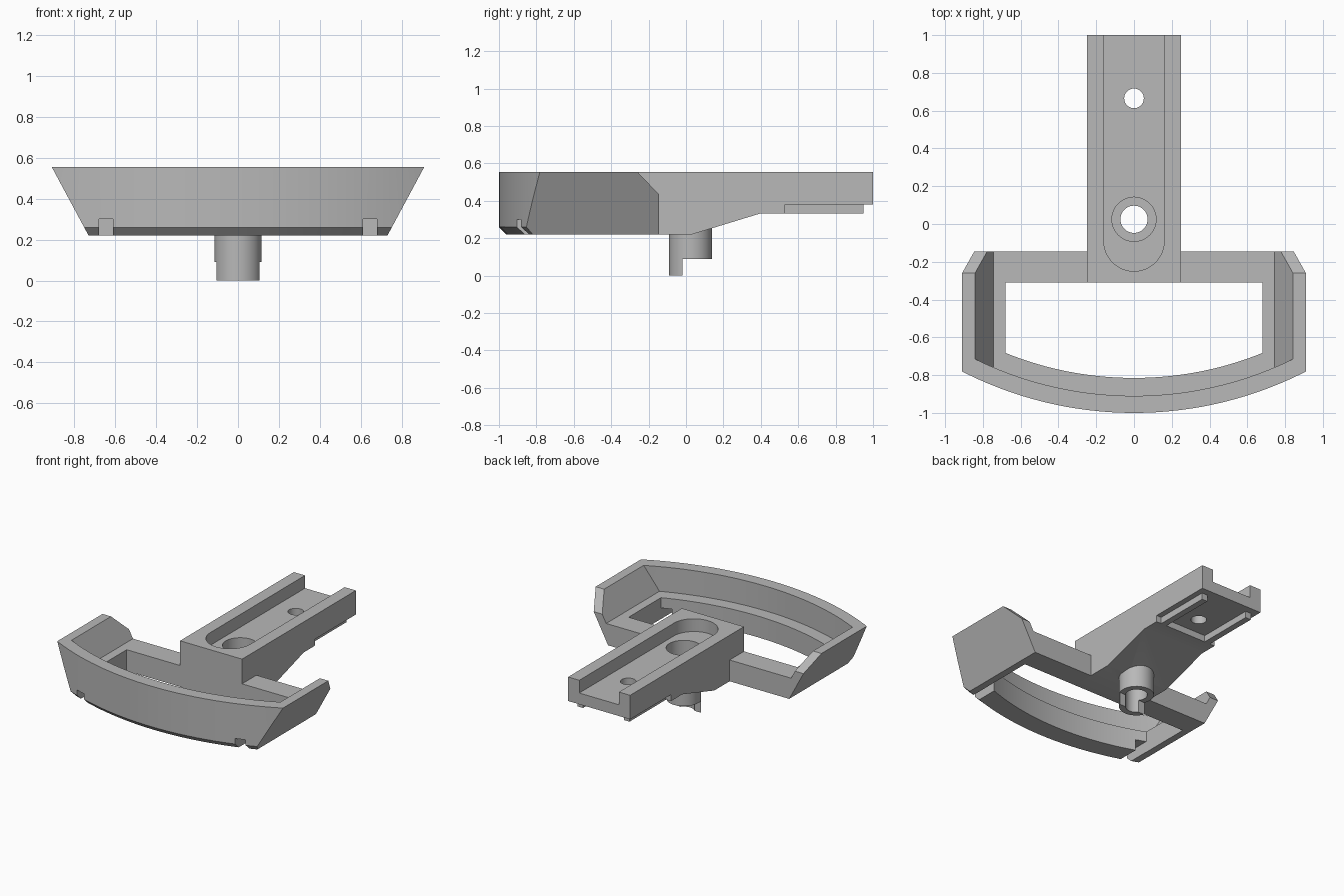
import bpy, bmesh, math
from mathutils import Vector

cube = bpy.data.objects.get("Cube")
if cube:
    bpy.data.objects.remove(cube, do_unlink=True)

grey = bpy.data.materials.new("plain grey")
grey.use_nodes = True
grey.diffuse_color = (0.48, 0.48, 0.48, 1)
grey.node_tree.nodes["Principled BSDF"].inputs["Base Color"].default_value = grey.diffuse_color

TOP, BASE, FLOOR = 0.555, 0.22, 0.375   # rim, underside, ledge height
SLOPE = 0.18 / (TOP - BASE)             # outward lean of the side walls
PIVOT = 0.025                           # y of the pivot boss


def loft(name, rings, planes=()):
    """Solid through matching rings, then trimmed by planes (point, normal)."""
    bm = bmesh.new()
    loops = [[bm.verts.new(p) for p in ring] for ring in rings]
    bm.faces.new(loops[0])
    bm.faces.new(loops[-1])
    for a, b in zip(loops, loops[1:]):
        for i in range(len(a)):
            j = (i + 1) % len(a)
            bm.faces.new((a[i], a[j], b[j], b[i]))
    for point, normal in planes:
        geom = bm.verts[:] + bm.edges[:] + bm.faces[:]
        cut = bmesh.ops.bisect_plane(bm, geom=geom, plane_co=point,
                                     plane_no=normal, clear_outer=True)
        edges = [e for e in cut["geom_cut"] if isinstance(e, bmesh.types.BMEdge)]
        bmesh.ops.contextual_create(bm, geom=edges)
    bmesh.ops.recalc_face_normals(bm, faces=bm.faces[:])
    mesh = bpy.data.meshes.new(name)
    bm.to_mesh(mesh)
    bm.free()
    mesh.materials.append(grey)
    ob = bpy.data.objects.new(name, mesh)
    bpy.context.collection.objects.link(ob)
    return ob


def prism(name, outline, z0, z1):
    return loft(name, [[(x, y, z) for x, y in outline] for z in (z0, z1)])


def box(name, x0, x1, y0, y1, z0, z1):
    return prism(name, [(x0, y0), (x1, y0), (x1, y1), (x0, y1)], z0, z1)


def cylinder(name, r, y, z0, z1, n=48):
    ring = [(r * math.cos(math.tau * i / n), y + r * math.sin(math.tau * i / n))
            for i in range(n)]
    return prism(name, ring, z0, z1)


def bowed(radius, half, back, n=32):
    """Outline with a straight back and a front arc centred on y = 1."""
    xs = [half * (2 * i / n - 1) for i in range(n + 1)]
    return [(x, 1 - math.sqrt(radius ** 2 - x * x)) for x in xs] + [(half, back), (-half, back)]


def carve(ob, cutters):
    for c in cutters:
        c.hide_render = True
        mod = ob.modifiers.new("cut", 'BOOLEAN')
        mod.operation, mod.solver, mod.object = 'DIFFERENCE', 'EXACT', c
    bpy.context.view_layer.update()
    result = ob.evaluated_get(bpy.context.evaluated_depsgraph_get())
    mesh = bpy.data.meshes.new_from_object(result)
    ob.modifiers.clear()
    ob.data = mesh
    for c in cutters:
        bpy.data.objects.remove(c, do_unlink=True)


# Frame: bowed block with chamfered lower front edge, leaning sides, clipped ears
trims = [(Vector((0, -0.26, TOP)), Vector((0, 0.115, 0.11)))]
for s in (-1, 1):
    trims.append((Vector((s * 0.73, 0, BASE)), Vector((s, 0, -SLOPE))))
levels = [(1.96, BASE), (2.0, 0.26), (2.0, TOP)]
frame = loft("frame", [[(x, y, z) for x, y in bowed(r, 0.95, -0.145)]
                       for r, z in levels], trims)

# Tray hollow, window, arm joint and the two front notches
leans = [(Vector((s * 0.745, 0, FLOOR)), Vector((s, 0, -SLOPE))) for s in (-1, 1)]
hollow = loft("hollow_cutter", [[(x, y, z) for x, y in bowed(1.91, 0.95, 0.2)]
                                for z in (FLOOR, 0.7)], leans)
window = prism("window_cutter", bowed(1.815, 0.68, -0.31), 0.1, 0.5)
joint = box("joint_cutter", -0.25, 0.25, -0.31, 0.1, 0.1, 0.7)
notches = [box("notch_cutter", min(s * 0.61, s * 0.679), max(s * 0.61, s * 0.679),
               -1.1, -0.6, 0.1, 0.30) for s in (-1, 1)]
carve(frame, [hollow, window, joint] + notches)

# Arm: side profile drawn across the width
profile = [(-0.31, BASE), (0.03, BASE), (0.4, 0.333), (0.53, 0.333),
           (0.53, 0.38), (1, 0.38), (1, TOP), (-0.31, TOP)]
arm = loft("arm", [[(x, y, z) for y, z in profile] for x in (-0.25, 0.25)])

# Round-ended channel, counterbore, pivot bore and screw hole
end = [(0.16 * math.cos(a), -0.09 + 0.16 * math.sin(a))
       for a in (math.pi + math.pi * i / 24 for i in range(25))]
channel = prism("channel_cutter", end + [(0.16, 1.2), (-0.16, 1.2)], 0.462, 0.7)
counterbore = cylinder("counterbore_cutter", 0.117, PIVOT, 0.35, 0.5)
bore = cylinder("bore_cutter", 0.072, PIVOT, -0.1, 0.5)
screw = cylinder("screw_cutter", 0.052, 0.665, 0.2, 0.6, 32)
carve(arm, [channel, counterbore, bore, screw])

# Pivot boss: hollow stub whose rear half is cut short
boss = cylinder("pivot_boss", 0.115, PIVOT, 0, 0.27)
carve(boss, [cylinder("bore_cutter", 0.072, PIVOT, -0.1, 0.5),
             box("half_cutter", -0.3, 0.3, -0.02, 0.4, -0.1, 0.09)])

# Locating rails under the arm tip
rails = [box(name, x, x + 0.045, 0.53, 0.95, 0.333, 0.385)
         for name, x in (("right_rail", -0.21), ("left_rail", 0.165))]

# Smooth curves, keep hard edges
bpy.ops.object.select_all(action='DESELECT')
for ob in [frame, arm, boss] + rails:
    ob.select_set(True)
bpy.context.view_layer.objects.active = frame
bpy.ops.object.shade_smooth_by_angle(angle=math.radians(25))
